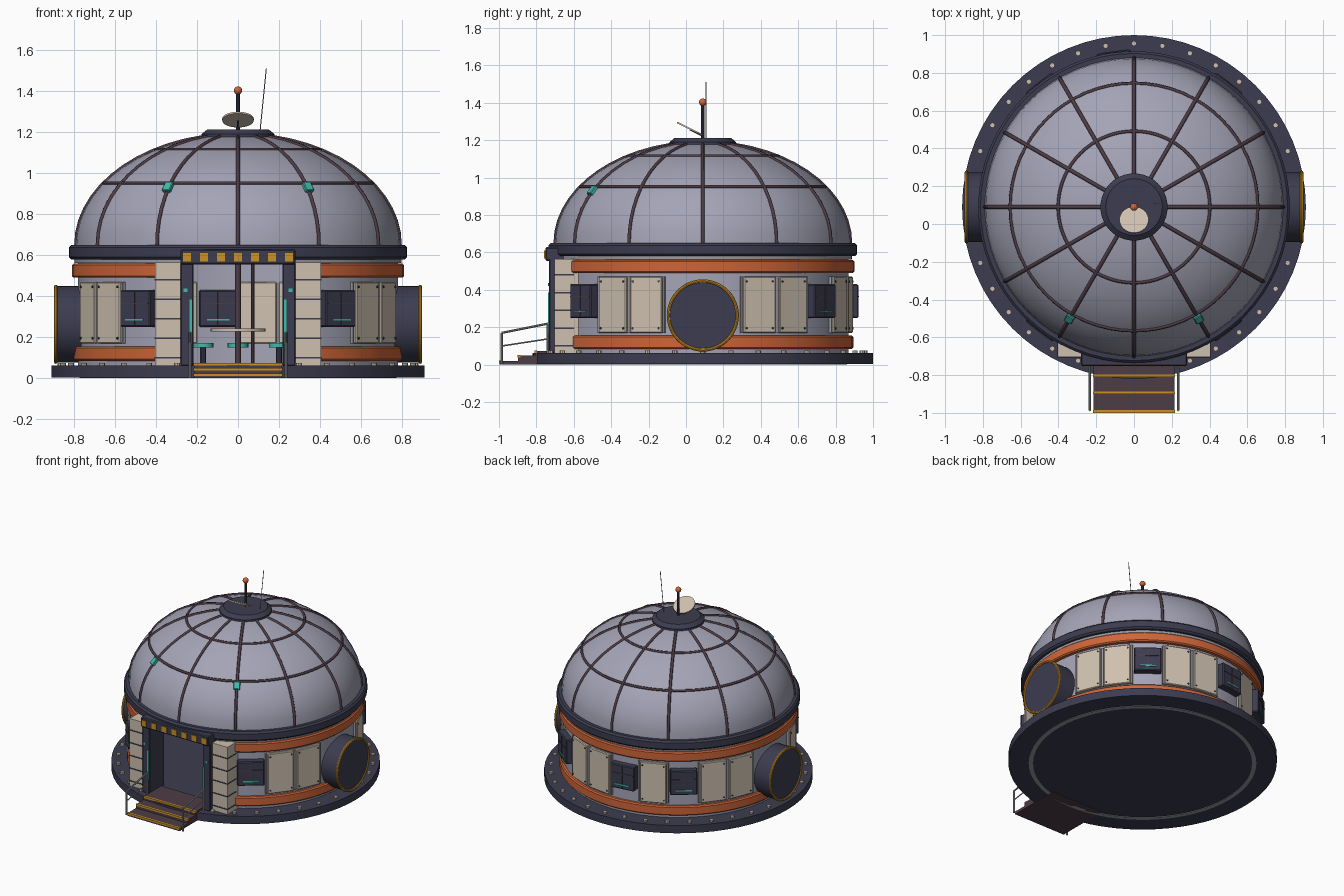
import bpy, bmesh
from math import sin, cos, pi, radians, atan2
from mathutils import Matrix, Vector

cube = bpy.data.objects.get("Cube")
if cube:
    bpy.data.objects.remove(cube)

CY = 0.09            # centre of the round building along y
DOME_R, DOME_H, DOME_Z = 0.79, 0.54, 0.65


def material(name, *rgb):
    m = bpy.data.materials.new(name)
    m.use_nodes = True
    m.diffuse_color = (*rgb, 1)
    m.node_tree.nodes["Principled BSDF"].inputs["Base Color"].default_value = (*rgb, 1)
    return m


navy = material("dark navy", 0.045, 0.045, 0.08)
lavender = material("lavender grey", 0.37, 0.37, 0.47)
orange = material("burnt orange", 0.62, 0.13, 0.04)
beige = material("warm beige", 0.62, 0.53, 0.43)
gold = material("amber", 0.6, 0.28, 0.02)
teal = material("teal glow", 0.05, 0.5, 0.41)
plum = material("dark plum", 0.075, 0.045, 0.06)
steel = material("steel grey", 0.32, 0.33, 0.37)


def finish(name, bm, mat, smooth=True):
    bmesh.ops.recalc_face_normals(bm, faces=bm.faces)
    me = bpy.data.meshes.new(name)
    bm.to_mesh(me)
    bm.free()
    me.materials.append(mat)
    if smooth:
        me.shade_smooth()
        me.set_sharp_from_angle(angle=radians(35))
    ob = bpy.data.objects.new(name, me)
    bpy.context.collection.objects.link(ob)
    return ob


def box(name, loc, size, mat, matrix=Matrix(), bevel=0):
    bm = bmesh.new()
    bmesh.ops.create_cube(bm, size=1)
    bmesh.ops.scale(bm, vec=size, verts=bm.verts)
    if bevel:
        bmesh.ops.bevel(bm, geom=bm.edges[:], offset=bevel, segments=1, affect='EDGES')
    bmesh.ops.transform(bm, matrix=matrix @ Matrix.Translation(loc), verts=bm.verts)
    return finish(name, bm, mat, False)


def span(name, x, y, z, mat, bevel=0):
    """Box given by its (low, high) extent on each axis."""
    return box(name, [sum(e) / 2 for e in (x, y, z)], [e[1] - e[0] for e in (x, y, z)], mat, bevel=bevel)


def rod(name, a, b, r, mat, sides=10, r2=None):
    a, b = Vector(a), Vector(b)
    bm = bmesh.new()
    bmesh.ops.create_cone(bm, cap_ends=True, segments=sides, radius1=r,
                          radius2=r if r2 is None else r2, depth=(b - a).length)
    rot = (b - a).to_track_quat('Z', 'Y').to_matrix().to_4x4()
    bmesh.ops.transform(bm, matrix=Matrix.Translation((a + b) / 2) @ rot, verts=bm.verts)
    return finish(name, bm, mat)


def lathe(name, profile, mat, gap=0, closed=True, steps=64):
    """Spin (radius, z) points round the building, leaving a gap in degrees each side of the front."""
    bm = bmesh.new()
    g = radians(gap)
    count = steps + 1 if gap else steps
    rows = []
    for i in range(count):
        a = g + (2 * pi - 2 * g) * i / steps
        rows.append([bm.verts.new((r * sin(a), CY - r * cos(a), z)) for r, z in profile])
    n = len(profile)
    for i in range(steps):
        p, q = rows[i], rows[(i + 1) % count]
        for j in range(n if closed else n - 1):
            k = (j + 1) % n
            bm.faces.new((p[j], p[k], q[k], q[j]))
    if gap and closed:
        bm.faces.new(rows[0])
        bm.faces.new(rows[-1])
    return finish(name, bm, mat)


def band(name, r0, r1, z0, z1, mat, gap=0, c=0.0):
    return lathe(name, [(r0, z0), (r1 - c, z0), (r1, z0 + c), (r1, z1 - c), (r1 - c, z1), (r0, z1)]
                 if c else [(r0, z0), (r1, z0), (r1, z1), (r0, z1)], mat, gap)


def around(deg):
    """Frame at the building axis whose -y points outwards at this angle from the front."""
    return Matrix.Translation((0, CY, 0)) @ Matrix.Rotation(radians(deg), 4, 'Z')


def tubes(name, paths, r, mat):
    cu = bpy.data.curves.new(name, 'CURVE')
    cu.dimensions = '3D'
    cu.bevel_depth, cu.bevel_resolution = r, 1
    for pts, cyclic in paths:
        s = cu.splines.new('POLY')
        s.points.add(len(pts) - 1)
        s.use_cyclic_u = cyclic
        for p, co in zip(s.points, pts):
            p.co = (*co, 1)
    cu.materials.append(mat)
    ob = bpy.data.objects.new(name, cu)
    bpy.context.collection.objects.link(ob)


# Base plate, underside ring and rivets
rod("base_plate", (0, CY, 0.004), (0, CY, 0.062), 0.91, navy, 64)
band("underside_ring", 0.742, 0.772, 0, 0.01, steel)
for i in range(2, 35):
    m = around(i * 10)
    rod("base_rivet", m @ Vector((0, -0.866, 0.06)), m @ Vector((0, -0.866, 0.075)), 0.014, beige, 8)

# Round wall with a doorway, orange bands and rim
band("wall", 0.755, 0.78, 0.06, 0.6, lavender, 19)
band("lower_band", 0.77, 0.805, 0.085, 0.155, orange, 25, 0.008)
band("upper_band", 0.77, 0.81, 0.49, 0.56, orange, 25, 0.008)
band("wall_lip", 0.77, 0.797, 0.562, 0.582, steel, 19)
band("roof_rim", 0.74, 0.825, 0.58, 0.65, navy, 0, 0.012)

# Wall panels with corner bolts, seen inside as well
for deg in (52.5, 67.5, 112.5, 127.5, 157.5, 172.5, 202.5, 232.5, 247.5, 292.5, 307.5):
    m = around(deg)
    box("wall_panel", (0, -0.769, 0.32), (0.184, 0.056, 0.3), beige, m, 0.005)
    for sx in (-1, 1):
        box("panel_seam", (sx * 0.1, -0.779, 0.32), (0.01, 0.016, 0.3), steel, m)
        for z in (0.195, 0.445):
            rod("panel_bolt", m @ Vector((sx * 0.075, -0.79, z)),
                m @ Vector((sx * 0.075, -0.802, z)), 0.006, navy, 6)

# Window boxes with cross bars and a glowing strip on both faces
for deg in (37.5, 142.5, 187.5, 217.5, 322.5):
    m = around(deg)
    box("window_box", (0, -0.782, 0.34), (0.185, 0.09, 0.18), navy, m, 0.006)
    for y in (-0.828, -0.736):
        box("window_upright", (0, y, 0.34), (0.006, 0.006, 0.165), plum, m)
        box("window_crossbar", (0, y, 0.365), (0.165, 0.006, 0.006), plum, m)
        box("window_glow", (0, y, 0.285), (0.11, 0.009, 0.009), teal, m)

# Round side pods
for sx in (-1, 1):
    rod("side_pod", (sx * 0.72, CY, 0.263), (sx * 0.89, CY, 0.263), 0.186, navy, 48)
    bpy.ops.mesh.primitive_torus_add(major_radius=0.184, minor_radius=0.009, major_segments=48,
                                     minor_segments=8, location=(sx * 0.888, CY, 0.263),
                                     rotation=(0, pi / 2, 0))
    bpy.context.object.name = "pod_trim"
    bpy.context.object.data.materials.append(gold)
    bpy.ops.mesh.primitive_torus_add(major_radius=0.184, minor_radius=0.012, major_segments=48,
                                     minor_segments=8, location=(sx * 0.718, CY, 0.263),
                                     rotation=(0, pi / 2, 0))
    bpy.context.object.name = "pod_inner_ring"
    bpy.context.object.data.materials.append(orange)


# Dome shell with ribs and hoops
def dome_point(t, a, lift=0.0):
    r = (DOME_R + lift) * cos(t)
    return (r * sin(a), CY - r * cos(a), DOME_Z + (DOME_H + lift) * sin(t))


angles = [pi / 2 * i / 14 for i in range(14)]
lathe("dome", [(DOME_R * cos(t), DOME_Z + DOME_H * sin(t)) for t in angles], lavender, closed=False)
tubes("dome_ribs", [([dome_point(t, k * pi / 6) for t in angles], False) for k in range(12)], 0.01, plum)
tubes("dome_hoops", [([dome_point(t, k * pi / 32) for k in range(64)], True)
                     for t in (radians(34), radians(59.5))], 0.009, plum)
for sx in (-1, 1):
    p = Vector(dome_point(radians(31), sx * radians(30), 0.005))
    tilt = Matrix.Rotation(-atan2(0.93, 1.09), 4, 'X')
    box("dome_light", (0, 0, 0), (0.045, 0.024, 0.055), teal,
        Matrix.Translation(p) @ Matrix.Rotation(sx * radians(30), 4, 'Z') @ tilt, 0.004)

# Roof cap, mast, dish and whip aerial
lathe("roof_cap", [(0.001, 1.15), (0.165, 1.15), (0.178, 1.165), (0.178, 1.19),
                   (0.15, 1.213), (0.001, 1.213)], navy, closed=False, steps=40)
rod("mast", (0, CY, 1.2), (0, CY, 1.4), 0.009, navy)
bpy.ops.mesh.primitive_uv_sphere_add(segments=16, ring_count=10, radius=0.02, location=(0, CY, 1.403))
bpy.context.object.name = "mast_light"
bpy.context.object.data.materials.append(orange)
bpy.ops.object.shade_smooth()
rod("dish", (0, 0.019, 1.257), (0, 0.023, 1.265), 0.077, beige, 32)
rod("dish_arm", (0, 0.022, 1.258), (0, CY, 1.225), 0.006, navy, 8)
rod("whip_aerial", (0.107, 0.107, 1.2), (0.138, 0.107, 1.51), 0.0025, steel, 6)

# Entrance: pillars, frame posts, lights and handrails
for sx in (-1, 1):
    def side(a, b):
        return tuple(sorted((sx * a, sx * b)))
    span("door_pillar", side(0.278, 0.405), (-0.703, -0.56), (0.06, 0.565), beige)
    for i in range(5):
        z = 0.1 + 0.095 * i
        span("pillar_joint", side(0.277, 0.407), (-0.706, -0.6), (z - 0.004, z + 0.004), navy)
    span("door_post", side(0.218, 0.28), (-0.732, -0.56), (0.06, 0.6), navy, 0.005)
    span("post_light", side(0.225, 0.237), (-0.738, -0.73), (0.17, 0.385), teal)
    span("post_lamp", side(0.247, 0.265), (-0.738, -0.73), (0.42, 0.437), teal)
    x = sx * 0.234
    rod("rail_post", (x, -0.985, 0), (x, -0.985, 0.17), 0.007, steel)
    rod("rail_back_post", (x, -0.74, 0.05), (x, -0.74, 0.222), 0.007, steel)
    rod("hand_rail", (x, -0.985, 0.17), (x, -0.735, 0.22), 0.006, steel)
    rod("middle_rail", (x, -0.985, 0.1), (x, -0.735, 0.138), 0.004, steel)
span("door_header", (-0.28, 0.28), (-0.752, -0.6), (0.555, 0.628), navy, 0.006)
for i in range(-3, 4):
    x = i * 0.083
    span("header_lamp", (x - 0.02, x + 0.02), (-0.758, -0.74), (0.568, 0.61), gold)

# Steps with amber nosing
for y0, y1, top in ((-1.0, -0.89, 0.02), (-0.9, -0.8, 0.048), (-0.81, -0.6, 0.072)):
    span("step", (-0.215, 0.215), (y0 + 0.002, y1), (0, top), plum)
    span("step_nosing", (-0.216, 0.216), (y0, y0 + 0.014), (top - 0.01, top + 0.003), gold)

# Interior: poles, table and stools
rod("centre_pole", (0, CY, 0.06), (0, CY, 0.62), 0.015, plum, 12)
rod("side_pole", (0.072, CY, 0.06), (0.072, CY, 0.62), 0.01, plum)
rod("table_top", (0, CY, 0.228), (0, CY, 0.242), 0.133, beige, 32)
for x, y in ((-0.17, 0.2), (0, 0.33), (0.2, 0.2)):
    rod("stool_leg", (x, y, 0.06), (x, y, 0.155), 0.015, navy)
    rod("stool_seat", (x, y, 0.15), (x, y, 0.172), 0.05, teal, 20)
